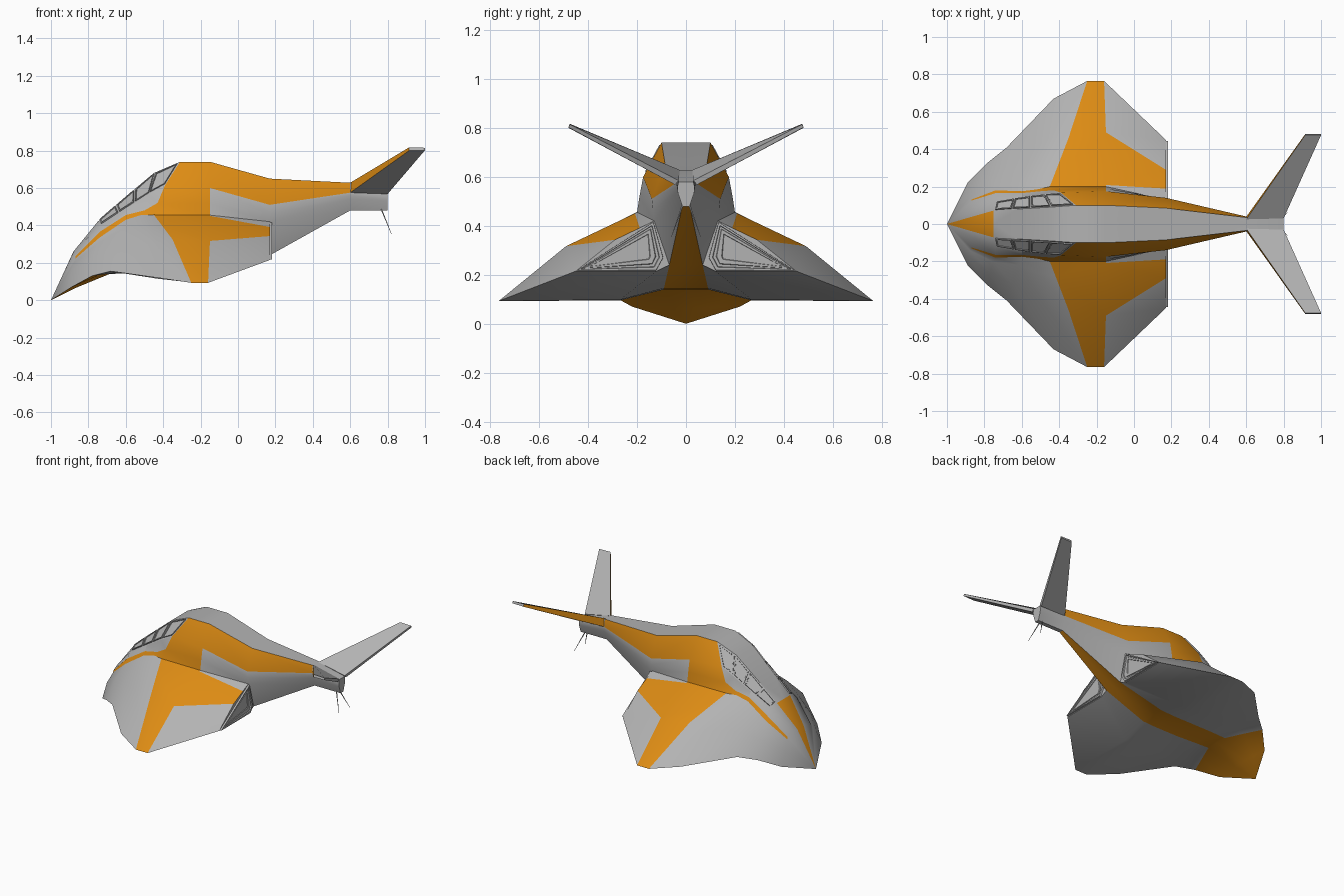
import bpy, bmesh, math
from mathutils import Vector

cube = bpy.data.objects.get("Cube")
if cube:
    bpy.data.objects.remove(cube, do_unlink=True)


def material(name, color):
    mat = bpy.data.materials.new(name)
    mat.use_nodes = True
    mat.diffuse_color = (*color, 1)
    mat.node_tree.nodes["Principled BSDF"].inputs["Base Color"].default_value = (*color, 1)
    return mat


GREY, ORANGE = 0, 1
MATERIALS = [material("hull grey", (0.45, 0.45, 0.45)),
             material("stripe orange", (0.72, 0.26, 0.007))]


def finish(name, bm, angle=25):
    """Turn a half-model bmesh into a mirrored object."""
    bmesh.ops.remove_doubles(bm, verts=bm.verts, dist=0.0005)
    mesh = bpy.data.meshes.new(name)
    bm.to_mesh(mesh)
    bm.free()
    for mat in MATERIALS:
        mesh.materials.append(mat)
    obj = bpy.data.objects.new(name, mesh)
    bpy.context.collection.objects.link(obj)
    bpy.ops.object.select_all(action='DESELECT')
    obj.select_set(True)
    bpy.context.view_layer.objects.active = obj
    bpy.ops.object.shade_smooth_by_angle(angle=math.radians(angle))
    mirror = obj.modifiers.new("mirror", 'MIRROR')
    mirror.use_axis = (False, True, False)
    mirror.merge_threshold = 0.0005
    return obj


def line(*points):
    """A guide line along the hull, starting at the nose tip."""
    return [Vector((-1, 0, 0))] + [Vector(p) for p in points]


def centred(guide):
    return [Vector((p.x, 0, p.z)) for p in guide]


# Guide lines along one half of the hull, from nose to tail
roof = line((-.88, .035, .26), (-.75, .072, .42), (-.62, .08, .535), (-.45, .09, .68),
            (-.31, .1, .74), (-.15, .1, .74), (.17, .085, .65), (.6, .035, .628), (.8, .03, .58))
sill = line((-.88, .06, .255), (-.74, .12, .4), (-.6, .145, .49), (-.48, .16, .565),
            (-.39, .167, .615), (-.15, .175, .6), (.17, .14, .51), (.6, .04, .575), (.8, .035, .56))
stripe = line((-.87, .125, .235), (-.74, .165, .365), (-.6, .165, .455), (-.5, .175, .48),
              (-.43, .18, .52), (-.15, .19, .52), (.17, .135, .465), (.6, .038, .56), (.8, .035, .545))
root = line((-.87, .13, .222), (-.74, .18, .335), (-.6, .175, .43), (-.52, .185, .455),
            (-.45, .2, .457), (-.15, .2, .455), (.17, .13, .42), (.6, .035, .54), (.8, .032, .53))
wing_mid = line((-.89, .17, .16), (-.77, .26, .24), (-.65, .32, .285), (-.46, .45, .3),
                (-.35, .46, .325), (-.15, .49, .317), (.17, .29, .343))
wing_tip = line((-.89, .22, .07), (-.78, .33, .13), (-.68, .41, .155), (-.43, .67, .12),
                (-.25, .765, .093), (-.16, .765, .093), (.17, .45, .215))
belly = line((-.88, .12, .07), (-.73, .2, .14), (-.64, .25, .148), (-.43, .27, .115),
             (-.25, .27, .095), (-.16, .27, .098), (.17, .12, .215))
keel = line((-.87, .05, .065), (-.68, .08, .143), (-.58, .085, .143), (-.43, .09, .14),
            (-.25, .09, .14), (-.15, .09, .145), (.17, .068, .24), (.6, .015, .48), (.8, .015, .48))
blend = [.3, .3, .3, .3, .3, .3, .03, .37]
wing_inner = [a.lerp(b, t) for a, b, t in zip(root, wing_mid, blend)]

ROWS = [("spine", centred(roof)), ("roof", roof), ("sill", sill), ("stripe", stripe),
        ("root", root), ("inner", wing_inner), ("mid", wing_mid), ("tip", wing_tip),
        ("belly", belly), ("keel", keel), ("centre", centred(keel))]
BOOM_START = 7

# Which stretches of each panel row are painted: row name -> stations
PAINT = {"spine": {0, 1}, "roof": {5, 6, 7}, "sill": {5}, "stripe": {1, 2, 3, 4, 5},
         "root": {5}, "inner": {5, 6}, "mid": {5}, "tip": {0, 1}, "belly": {0, 1},
         "keel": set(range(8))}

# Hull: loft the guide lines, dropping the wing rows along the boom
bm = bmesh.new()
grid = {name: [bm.verts.new(p) for p in guide] for name, guide in ROWS}
for s in range(len(roof) - 1):
    names = [n for n, _ in ROWS if len(grid[n]) > s + 1]
    for a, b in zip(names, names[1:]):
        face = bm.faces.new((grid[a][s], grid[a][s + 1], grid[b][s + 1], grid[b][s]))
        face.material_index = ORANGE if s in PAINT[a] else GREY
wing_rows = ["root", "inner", "mid", "tip", "belly", "keel"]
bm.faces.new([grid[n][BOOM_START] for n in reversed(wing_rows)])
bm.faces.new([grid[n][-1] for n in ("centre", "keel", "root", "stripe", "sill", "roof", "spine")])
finish("hull", bm)


def stepped_panel(bm, corners, steps):
    """Raised panel made of nested insets (thickness, depth)."""
    face = bm.faces.new([bm.verts.new(c) for c in corners])
    face.normal_update()
    for thickness, depth in steps:
        bmesh.ops.inset_individual(bm, faces=[face], thickness=thickness, depth=depth)


def along(guide, u):
    i = int(u)
    return guide[i].lerp(guide[i + 1], u - i)


# Canopy windows: framed panes between the roof edge and the sill
bm = bmesh.new()
cuts = [2.05, 2.75, 3.4, 4.05, 4.95]
for u0, u1 in zip(cuts, cuts[1:]):
    u0, u1 = u0 + .03, u1 - .03
    corners = [along(roof, u).lerp(along(sill, u), v)
               for u, v in ((u0, .06), (u1, .06), (u1, .92), (u0, .92))]
    stepped_panel(bm, corners, [(.001, .007), (.008, 0), (.001, -.005)])
finish("canopy_windows", bm, 15)

# Engine vents on the rear of each wing
bm = bmesh.new()
vent = [(.171, .093, .27), (.171, .122, .218), (.171, .445, .218), (.171, .133, .416)]
stepped_panel(bm, vent, [(.001, .012), (.014, 0), (.003, -.007), (.012, 0), (.003, .004),
                         (.02, 0), (.003, -.004)])
finish("engine_vents", bm, 15)

# Tail fins: a tapered wedge with a painted leading edge
bm = bmesh.new()
top = [bm.verts.new(p) for p in
       ((.6, .025, .628), (.8, .03, .585), (1, .475, .815), (.915, .475, .817))]
low = [bm.verts.new(p) for p in
       ((.6, .038, .575), (.8, .045, .568), (1, .48, .802), (.915, .48, .8))]
bm.faces.new(top)
bm.faces.new(low[::-1])
for i in range(4):
    j = (i + 1) % 4
    side = bm.faces.new((top[j], top[i], low[i], low[j]))
    side.material_index = ORANGE if i == 3 else GREY
bmesh.ops.recalc_face_normals(bm, faces=bm.faces)
finish("tail_fins", bm)

# Antennas under the end of the boom
bm = bmesh.new()
start, end = Vector((.765, .012, .49)), Vector((.82, .06, .355))
spike = bmesh.ops.create_cone(bm, cap_ends=True, segments=6, radius1=.004, radius2=.001,
                              depth=(end - start).length)
turn = (end - start).to_track_quat('Z', 'Y')
for v in spike["verts"]:
    v.co = turn @ v.co + (start + end) / 2
finish("antennas", bm)
